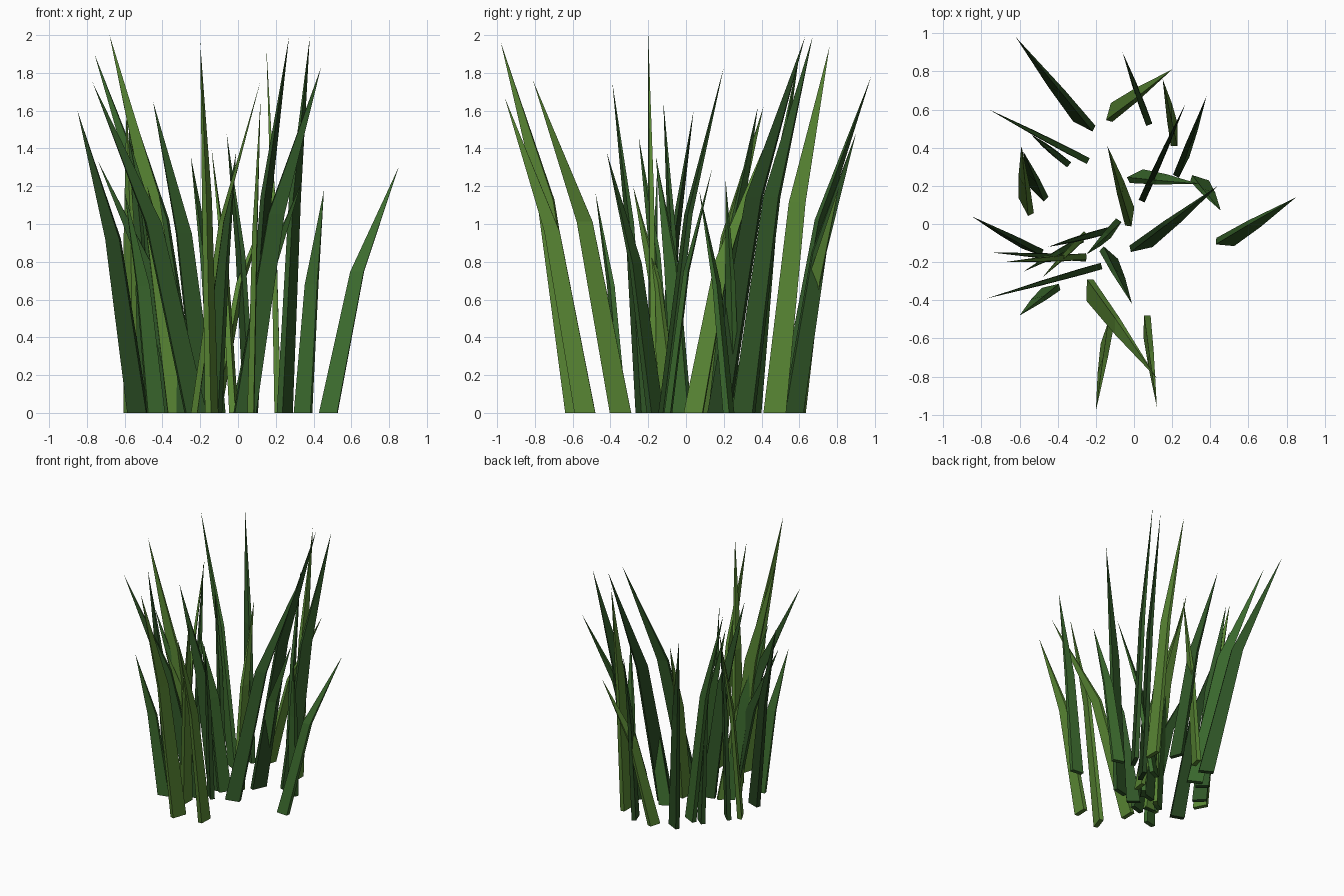
import bpy
import bmesh
from math import radians
from mathutils import Vector, Matrix

default_cube = bpy.data.objects.get("Cube")
if default_cube:
    bpy.data.objects.remove(default_cube, do_unlink=True)


def make_material(name, colour):
    material = bpy.data.materials.new(name)
    material.use_nodes = True
    material.diffuse_color = (*colour, 1)
    shader = material.node_tree.nodes["Principled BSDF"]
    shader.inputs["Base Color"].default_value = (*colour, 1)
    shader.inputs["Roughness"].default_value = 0.8
    return material


olive_green = make_material("olive green", (0.1, 0.24, 0.034))
leaf_green = make_material("leaf green", (0.046, 0.15, 0.028))
deep_green = make_material("deep green", (0.029, 0.092, 0.02))
dark_green = make_material("dark green", (0.019, 0.058, 0.014))

# Each blade: inner corner of the foot (x, y), tip (x, y, z),
# and how far the flat side is turned away from the lean, in degrees
olive_blades = [
    (-.13, .54, .2, .81, 1.2, 35),
    (.21, .41, .15, .76, 1.94, -10),
    (-.23, -.29, .12, -.81, 1.76, -35),
    (-.12, -.52, -.2, -.98, 1.96, -9),
    (.07, -.48, .12, -.96, 1.67, -8),
    (-.54, .05, -.59, .41, 1.62, 20),
    (-.03, -.01, -.14, .41, 1.4, -23),
    (-.25, -.17, -.68, -.2, 2.0, 0),
    (-.25, -.05, -.48, -.28, 1.2, 0),
]
leaf_blades = [
    (-.24, .33, -.76, .6, 1.9, 0),
    (-.03, .23, .34, .21, 1.23, 29),
    (.3, .24, .455, .07, 1.18, 30),
    (.43, -.09, .85, .14, 1.3, -34),
    (-.39, -.33, -.6, -.48, 1.17, -22),
    (-.08, .02, -.25, -.16, 1.36, 10),
    (-.27, -.08, -.58, -.25, 1.46, 0),
]
deep_blades = [
    (-.21, .5, -.62, .98, 1.78, 22),
    (-.17, -.22, -.77, -.39, 1.75, 0),
    (-.25, -.18, -.74, -.15, 1.33, 0),
    (.08, .52, -.06, .9, 1.48, 0),
    (.22, .25, .38, .67, 1.99, -6),
    (-.34, .31, -.54, .47, 1.35, 0),
    (-.46, .13, -.58, .38, 1.62, 20),
    (-.02, -.13, .44, .2, 1.83, -23),
    (-.17, -.13, -.01, -.42, 1.38, 20),
    (-.12, -.03, -.45, -.12, 1.65, 0),
]
dark_blades = [
    (.04, .12, .27, .63, 1.99, 0),
    (-.48, -.15, -.85, .04, 1.6, 7),
]


def make_blade(name, row, material):
    foot_x, foot_y, tip_x, tip_y, height, turn = row
    corner = Vector((foot_x, foot_y, 0))
    tip = Vector((tip_x, tip_y, height))
    lean = Vector((tip_x - foot_x, tip_y - foot_y, 0)).normalized()
    across = Matrix.Rotation(radians(turn), 3, "Z") @ lean
    side = Vector((-across.y, across.x, 0))
    width = 0.05 + 0.036 * height
    thickness = 0.034

    # The blade leans gently up to a knee and then bends out to its tip
    foot = corner + across * width / 2
    knee = foot.lerp(tip, 0.41)
    knee.z = height * 0.575

    bm = bmesh.new()
    rings = []
    for centre, scale in ((foot, 1), (knee, 0.74)):
        u = across * width * scale / 2
        v = side * thickness * scale / 2
        rings.append([bm.verts.new(centre + offset)
                      for offset in (-u - v, u - v, u + v, v - u)])
    point = bm.verts.new(tip)
    lower, upper = rings
    bm.faces.new(lower[::-1])
    for i in range(4):
        j = (i + 1) % 4
        bm.faces.new((lower[i], lower[j], upper[j], upper[i]))
        bm.faces.new((upper[i], upper[j], point))
    bmesh.ops.recalc_face_normals(bm, faces=bm.faces)

    mesh = bpy.data.meshes.new(name)
    bm.to_mesh(mesh)
    bm.free()
    mesh.materials.append(material)
    blade = bpy.data.objects.new(name, mesh)
    bpy.context.collection.objects.link(blade)


# Plant the four shades of blade
for label, rows, material in (
    ("olive_blade", olive_blades, olive_green),
    ("leaf_blade", leaf_blades, leaf_green),
    ("deep_blade", deep_blades, deep_green),
    ("dark_blade", dark_blades, dark_green),
):
    for number, row in enumerate(rows, start=1):
        make_blade(f"{label}_{number}", row, material)
